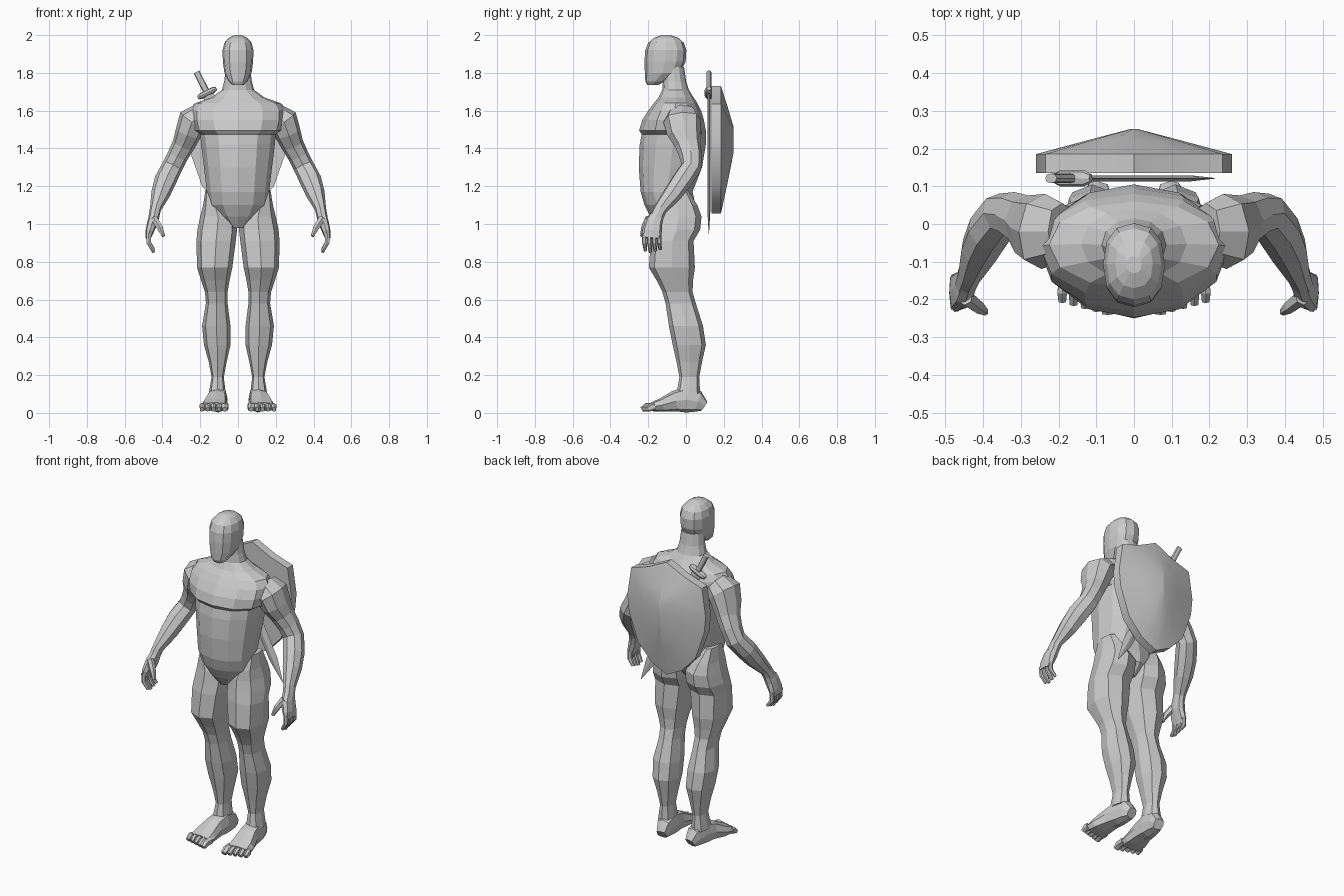
import bpy, math
from mathutils import Vector


def make(name, rings, mirror=False):
    """Skin a list of equal-length point rings and cap both ends."""
    n = len(rings[0])
    verts = [p for r in rings for p in r]
    faces = [(i * n + j, i * n + (j + 1) % n, (i + 1) * n + (j + 1) % n, (i + 1) * n + j)
             for i in range(len(rings) - 1) for j in range(n)]
    faces += [tuple(reversed(range(n))), tuple(range(len(verts) - n, len(verts)))]
    me = bpy.data.meshes.new(name)
    me.from_pydata(verts, [], faces)
    ob = bpy.data.objects.new(name, me)
    bpy.context.collection.objects.link(ob)
    bpy.context.view_layer.objects.active = ob
    bpy.ops.object.select_all(action='DESELECT')
    ob.select_set(True)
    bpy.ops.object.mode_set(mode='EDIT')
    bpy.ops.mesh.select_all(action='SELECT')
    bpy.ops.mesh.normals_make_consistent(inside=False)
    bpy.ops.object.mode_set(mode='OBJECT')
    if mirror:
        m = ob.modifiers.new("mirror", 'MIRROR')
        m.use_mirror_merge = False
    return ob


def section(n, power):
    """Unit rounded-box outline starting at the front (0, -1)."""
    out = []
    for i in range(n):
        a = 2 * math.pi * i / n
        s, c = math.sin(a), -math.cos(a)
        out.append((math.copysign(abs(s) ** power, s), math.copysign(abs(c) ** power, c)))
    return out


def stack(name, rows, n, power=0.85, mirror=False):
    """Horizontal sections: (z, x_left, x_right, y_front, y_back)."""
    rings = []
    for z, x0, x1, y0, y1 in rows:
        rings.append([((x0 + x1) / 2 + u * (x1 - x0) / 2, (y0 + y1) / 2 + v * (y1 - y0) / 2, z)
                      for u, v in section(n, power)])
    return make(name, rings, mirror)


def tube(name, path, n, ref=(0, 1, 0), power=0.85, mirror=True):
    """Sections across a path: (x, y, z, half_width, half_depth along ref)."""
    pts = [Vector(p[:3]) for p in path]
    rings = []
    for i, p in enumerate(path):
        t = (pts[min(i + 1, len(pts) - 1)] - pts[max(i - 1, 0)]).normalized()
        r = Vector(ref)
        b = (r - t * r.dot(t)).normalized()
        a = b.cross(t)
        rings.append([pts[i] + a * u * p[3] + b * v * p[4] for u, v in section(n, power)])
    return make(name, rings, mirror)


# torso with chest ledge, shoulders and neck
torso = [(.98, .04, -.15, 0), (1.04, .11, -.19, .05), (1.10, .155, -.22, .05),
         (1.17, .165, -.24, .035), (1.30, .18, -.25, .085), (1.42, .195, -.245, .105),
         (1.475, .20, -.235, .105), (1.495, .235, -.248, .105), (1.55, .25, -.232, .095),
         (1.60, .25, -.20, .08), (1.64, .225, -.17, .06), (1.67, .14, -.145, .04),
         (1.71, .085, -.125, .015), (1.76, .072, -.122, 0), (1.83, .065, -.12, -.01)]
stack("torso", [(z, -w, w, f, b) for z, w, f, b in torso], 12, 0.95)

# head
head = [(1.735, .03, -.205, -.15), (1.755, .05, -.215, -.11), (1.80, .072, -.218, -.03),
        (1.86, .08, -.22, -.002), (1.92, .082, -.216, .002), (1.96, .072, -.2, -.012),
        (1.985, .05, -.17, -.04), (2.0, .02, -.13, -.085)]
stack("head", [(z, -w, w, f, b) for z, w, f, b in head], 12)

# legs
stack("leg", [(1.18, .12, .172, -.12, .01), (1.10, .06, .185, -.155, .06),
              (1.04, .01, .20, -.165, .082), (.97, .005, .215, -.175, .075),
              (.91, .012, .22, -.185, .04), (.77, .03, .217, -.197, .047),
              (.70, .045, .195, -.155, .037), (.64, .055, .175, -.125, .035),
              (.58, .055, .17, -.108, .052), (.46, .04, .19, -.09, .09),
              (.36, .04, .18, -.07, .105), (.27, .06, .155, -.05, .085),
              (.19, .075, .14, -.035, .07), (.10, .065, .155, -.05, .075)], 8, 0.8, True)

# feet and toes
tube("foot", [(.095, .095, .035, .03, .03), (.10, .06, .06, .043, .058),
              (.105, 0, .07, .05, .068), (.112, -.06, .062, .055, .055),
              (.122, -.13, .042, .07, .036), (.125, -.18, .032, .073, .024)],
     8, (0, 0, 1), 0.7)
for i in range(5):
    x = .068 + .03 * i
    r = .02 if i == 0 else .014
    tip = -.235 + .008 * i
    tube("toe", [(x, -.165, .034, r, .02), (x + .002, tip + .025, .032, r, .02),
                 (x + .002, tip, .018, r * .8, .013)], 6, (0, 0, 1), 0.7)

# arms from shoulder to wrist
tube("arm", [(.19, -.02, 1.585, .06, .075), (.24, -.02, 1.545, .08, .10),
             (.262, -.01, 1.485, .07, .09), (.288, .01, 1.42, .06, .068),
             (.32, .025, 1.36, .055, .06), (.35, .028, 1.30, .055, .055),
             (.385, -.02, 1.23, .058, .055), (.41, -.07, 1.16, .05, .05),
             (.437, -.135, 1.08, .03, .036), (.447, -.16, 1.03, .028, .036)], 8)

# hands, fingers and thumbs
tube("palm", [(.44, -.145, 1.06, .025, .033), (.452, -.17, 1.01, .028, .046),
              (.468, -.18, .96, .022, .052), (.476, -.183, .925, .014, .05)], 8, power=0.7)
for i in range(4):
    y = -.22 + .026 * i
    end = .85 + .008 * abs(i - 1)
    tube("finger", [(.473, y, .95, .014, .012), (.472, y, .90, .013, .012),
                    (.446, y + .006, end, .009, .009)], 6)
tube("thumb", [(.445, -.195, 1.03, .02, .022), (.413, -.22, .98, .017, .018),
               (.394, -.233, .935, .009, .01)], 6)

# shield: heater outline with a domed back
half = [(0, 1.73), (.12, 1.672), (.235, 1.635), (.26, 1.47), (.25, 1.37),
        (.19, 1.20), (.10, 1.105), (0, 1.055)]
outline = half + [(-x, z) for x, z in half[-2:0:-1]]
rings = [[(x * sx, y, 1.46 + (z - 1.46) * sz) for x, z in outline]
         for y, sx, sz in ((.135, 1, 1), (.185, 1, 1), (.22, .5, .6), (.252, .03, .2))]
shield = make("shield", rings)
bpy.ops.object.shade_smooth_by_angle(angle=math.radians(35))

# sword slung behind the back, hilt over the right shoulder
d = Vector((.435, 0, -.86)).normalized()
side = Vector((-d.z, 0, d.x))
top = Vector((-.22, .121, 1.805))


def along(s, w, t):
    return (*(top + d * s), w, t)


tube("sword_grip", [along(0, .017, .013), along(.14, .017, .013)], 8, mirror=False)
tube("sword_guard", [(*(top + d * .125 + side * k), h, t) for k, h, t in
                     ((-.055, .01, .012), (-.035, .016, .022), (.035, .016, .022), (.055, .01, .012))],
     8, mirror=False)
tube("sword_blade", [along(.13, .03, .008), along(.82, .03, .008), along(.96, .002, .001)],
     4, power=1, mirror=False)
